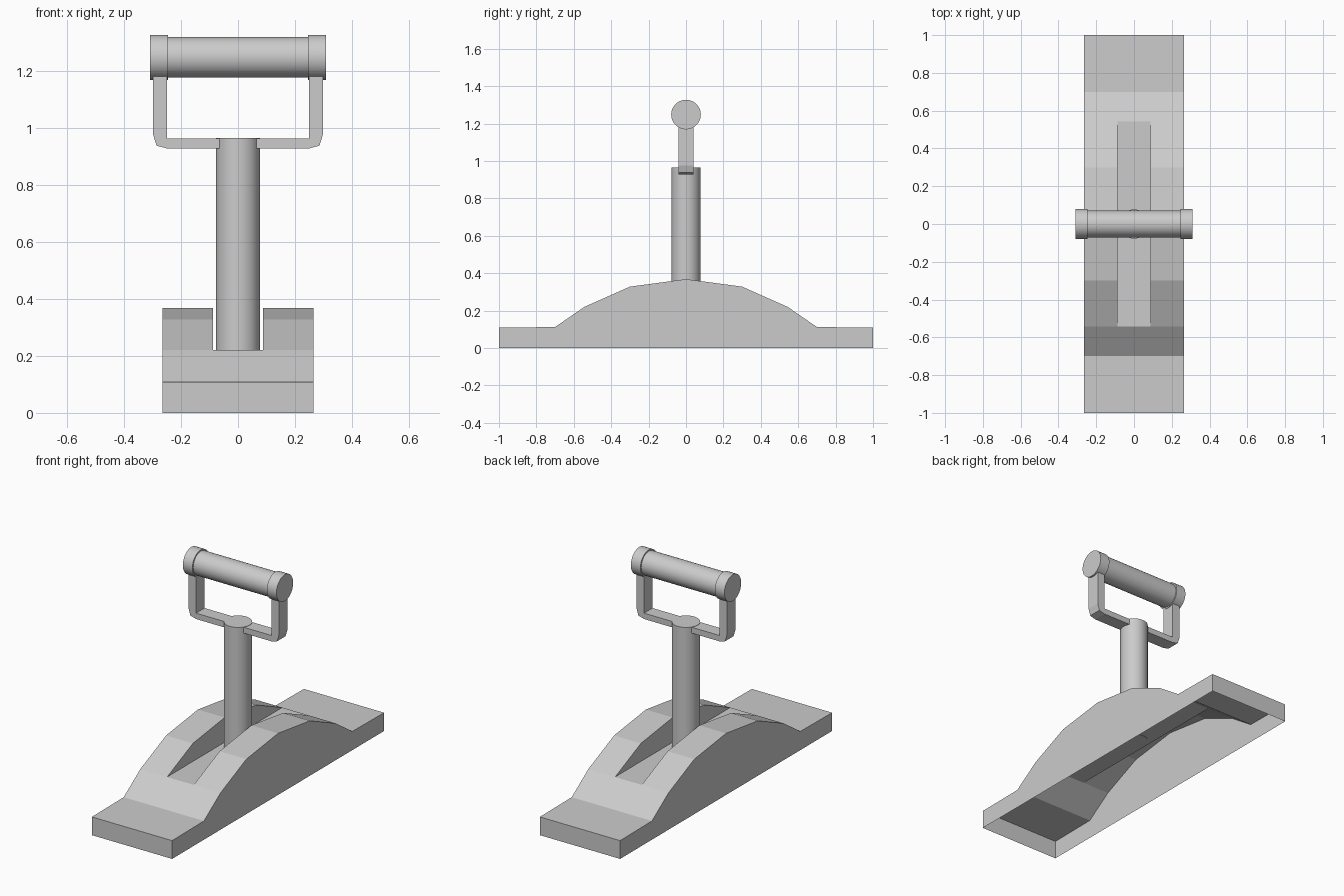
import bpy, bmesh
from math import pi

if "Cube" in bpy.data.objects:
    bpy.data.objects.remove(bpy.data.objects["Cube"])

HALF_W, SLOT_W, SLOT_Z, SLOT_Y = 0.265, 0.088, 0.22, 0.543


def finish(name, bm, recalc=True):
    bmesh.ops.remove_doubles(bm, verts=bm.verts, dist=1e-5)
    if recalc:
        bmesh.ops.recalc_face_normals(bm, faces=bm.faces)
    mesh = bpy.data.meshes.new(name)
    bm.to_mesh(mesh)
    bm.free()
    obj = bpy.data.objects.new(name, mesh)
    bpy.context.collection.objects.link(obj)
    return obj


def face(bm, pts):
    return bm.faces.new([bm.verts.new(p) for p in pts])


def cylinder(name, radius, depth, loc, axis='Z'):
    rot = (0, pi / 2, 0) if axis == 'X' else (0, 0, 0)
    bpy.ops.mesh.primitive_cylinder_add(vertices=48, radius=radius, depth=depth,
                                        location=loc, rotation=rot)
    obj = bpy.context.object
    obj.name = name
    bpy.ops.object.shade_smooth_by_angle()
    return obj


# Base: thin hollow shell, open underneath, with a slot through the hump
half = [(1.0, 0.109), (0.70, 0.112), (SLOT_Y, SLOT_Z), (0.30, 0.328)]
profile = [(-y, z) for y, z in half] + [(0, 0.368)] + half[::-1]
bm = bmesh.new()
for s in (-1, 1):
    # outer side wall
    face(bm, [(s * HALF_W, y, z) for y, z in [(-1, 0)] + profile + [(1, 0)]])
    # slot side wall
    face(bm, [(s * SLOT_W, y, z) for y, z in profile if z >= SLOT_Z])
    # end wall
    face(bm, [(-HALF_W, s, 0), (HALF_W, s, 0), (HALF_W, s, 0.109),
              (SLOT_W, s, 0.109), (-SLOT_W, s, 0.109), (-HALF_W, s, 0.109)])
# top strips, left open in the middle along the slot
xs = [-HALF_W, -SLOT_W, SLOT_W, HALF_W]
for (y0, z0), (y1, z1) in zip(profile, profile[1:]):
    for i in range(3):
        if i == 1 and min(z0, z1) >= SLOT_Z:
            continue
        face(bm, [(xs[i], y0, z0), (xs[i + 1], y0, z0),
                  (xs[i + 1], y1, z1), (xs[i], y1, z1)])
# slot floor
face(bm, [(-SLOT_W, -SLOT_Y, SLOT_Z), (SLOT_W, -SLOT_Y, SLOT_Z),
          (SLOT_W, SLOT_Y, SLOT_Z), (-SLOT_W, SLOT_Y, SLOT_Z)])
finish("base_shell", bm)

# Upright post
cylinder("post", 0.077, 0.747, (0, 0, 0.5915))

# U-shaped bracket: flat outline extruded in depth
right = [(0.249, 0.928), (0.286, 0.938), (0.298, 0.977), (0.298, 1.20),
         (0.249, 1.20), (0.249, 0.963)]
outline = right + [(-x, z) for x, z in right[::-1]]
bm = bmesh.new()
f = face(bm, [(x, -0.04, z) for x, z in outline])
ext = bmesh.ops.extrude_face_region(bm, geom=[f], use_keep_orig=True)
bmesh.ops.translate(bm, vec=(0, 0.08, 0),
                    verts=[v for v in ext["geom"] if isinstance(v, bmesh.types.BMVert)])
finish("handle_bracket", bm)

# Grip with a wider cap at each end
cylinder("grip", 0.071, 0.52, (0, 0, 1.248), 'X')
for side, s in (("left", -1), ("right", 1)):
    cylinder("grip_cap_" + side, 0.079, 0.063, (s * 0.2775, 0, 1.248), 'X')
